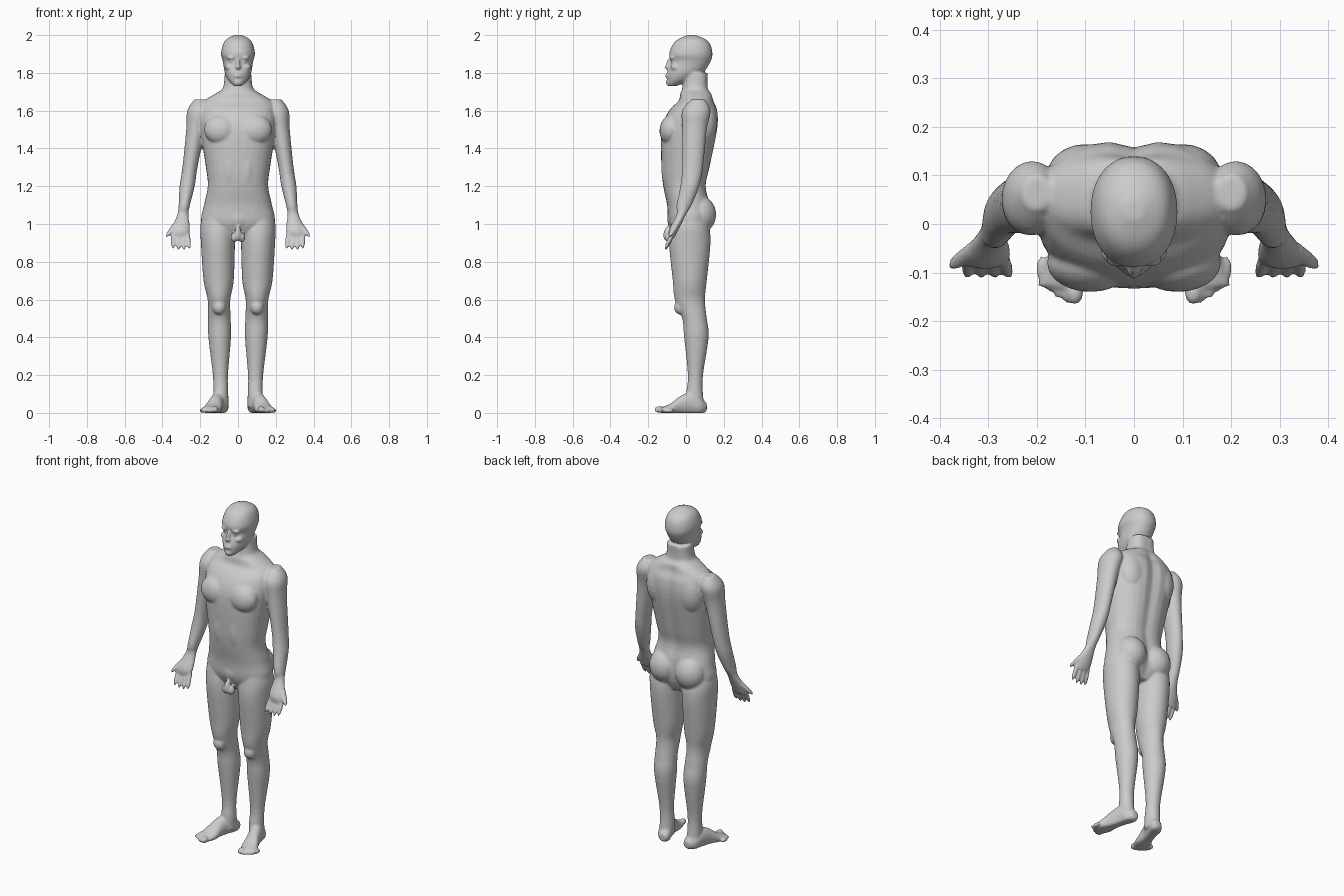
import bpy
import bmesh
import math
from mathutils import Vector, Matrix

default_cube = bpy.data.objects.get("Cube")
if default_cube:
    bpy.data.objects.remove(default_cube, do_unlink=True)

# Single matte grey
skin = bpy.data.materials.new("matte_grey")
skin.use_nodes = True
grey = (0.6, 0.6, 0.6, 1)
skin.diffuse_color = grey
skin.node_tree.nodes["Principled BSDF"].inputs["Base Color"].default_value = grey

body = bmesh.new()


def smooth_rings(rings, steps=4):
    """Add in-between cross-sections along a flowing curve."""
    rows = [Vector(ring) for ring in rings]
    rows = [rows[0]] + rows + [rows[-1]]
    result = []
    for before, start, end, after in zip(rows, rows[1:], rows[2:], rows[3:]):
        tangent_in = (end - before) / 2
        tangent_out = (after - start) / 2
        for step in range(steps):
            t = step / steps
            ease = t * t * (3 - 2 * t)
            bend = tangent_in * t * (1 - t) ** 2 - tangent_out * t * t * (1 - t)
            result.append(start.lerp(end, ease) + bend)
    return result + [rows[-1]]


def power_wave(value, power):
    return math.copysign(abs(value) ** (2 / power), value)


def loft(rings, side=1, x_start=0, x_end=0, along_y=False, power=2, furrow=0, sides=32):
    """Skin rings of (station, half width, low edge, high edge) along a leaning axis."""
    first, last = rings[0][0], rings[-1][0]
    loops = []
    for station, half, low, high in smooth_rings(rings):
        centre = x_start + (x_end - x_start) * (station - first) / (last - first)
        loop = []
        for index in range(sides):
            angle = math.tau * index / sides
            across = half * power_wave(math.cos(angle), power)
            depth = (low + high) / 2 + (high - low) / 2 * power_wave(math.sin(angle), power)
            if math.sin(angle) > 0:
                depth -= furrow * half * math.exp(-(across / 0.035) ** 2)
            x = side * (centre + across)
            point = (x, station, max(depth, 0)) if along_y else (x, depth, station)
            loop.append(body.verts.new(point))
        loops.append(loop)
    for lower, upper in zip(loops, loops[1:]):
        for index in range(sides):
            after = (index + 1) % sides
            body.faces.new((lower[index], lower[after], upper[after], upper[index]))
    body.faces.new(loops[0])
    body.faces.new(loops[-1])


def blob(centre, radii, side=1, tilt=0):
    """Add an ellipsoid mass, tilted about the x axis."""
    x, y, z = centre
    placement = Matrix.Translation((side * x, y, z)) @ Matrix.Rotation(tilt, 4, "X")
    bmesh.ops.create_uvsphere(body, u_segments=20, v_segments=14, radius=1,
                              matrix=placement @ Matrix.Diagonal((*radii, 1)))


def digit(base, tip, radius, side):
    """Add a rounded finger between two points."""
    x, y, z = base
    tip_x, tip_y, tip_z = tip
    rings = []
    for index in range(7):
        t = index / 6
        width = radius * math.sqrt(1.05 - t ** 4)
        middle = y + (tip_y - y) * t
        rings.append((z + (tip_z - z) * t, width, middle - width, middle + width))
    loft(rings, side, x, tip_x, sides=12)


def add_torso_and_neck():
    loft([(.92, .08, -.05, .09), (1, .19, -.09, .13), (1.1, .18, -.1, .13),
          (1.2, .16, -.12, .11), (1.3, .17, -.13, .13), (1.5, .2, -.13, .17),
          (1.6, .2, -.09, .17), (1.65, .18, -.04, .15), (1.69, .12, -.03, .14),
          (1.72, .08, -.02, .12), (1.8, .07, -.01, .12)], power=2.3, furrow=.08)
    # Pubic mass
    blob((0, -.06, 1.03), (.07, .04, .06))
    blob((0, -.1, .95), (.016, .02, .04), tilt=-.2)


def add_head():
    loft([(1.73, .02, -.1, -.05), (1.76, .05, -.1, .02), (1.8, .07, -.1, .09),
          (1.86, .08, -.08, .13), (1.9, .09, -.09, .14), (1.95, .08, -.07, .13),
          (1.98, .06, -.04, .1), (2, .02, .01, .05)], power=2.15)
    # Nose, lips and chin
    blob((0, -.09, 1.83), (.015, .024, .014))
    blob((0, -.09, 1.85), (.01, .016, .03), tilt=-.3)
    for lip_height in (1.78, 1.79):
        blob((0, -.1, lip_height), (.022, .01, .006))
    blob((0, -.09, 1.75), (.022, .018, .015))


def add_face_and_muscles(side):
    # Brow, eye and cheek
    blob((.034, -.07, 1.88), (.026, .02, .009), side)
    blob((.032, -.067, 1.86), (.016, .015, .009), side)
    blob((.045, -.055, 1.83), (.024, .027, .018), side)
    # Chest, abdomen, shoulder blade and buttock
    blob((.09, -.08, 1.5), (.09, .06, .08), side, tilt=-.15)
    blob((.045, -.085, 1.3), (.045, .046, .13), side)
    blob((.1, .1, 1.54), (.08, .065, .12), side)
    blob((.085, .07, 1.05), (.09, .09, .1), side)
    blob((.018, -.09, .93), (.02, .02, .027), side)


def add_leg(side):
    loft([(1.1, .06, -.06, .09), (1, .09, -.08, .12), (.9, .09, -.09, .13),
          (.7, .08, -.07, .11), (.6, .06, -.06, .1), (.5, .06, -.02, .11),
          (.4, .06, -.01, .12), (.2, .04, .01, .09), (.1, .04, 0, .09),
          (.03, .04, 0, .1)], side, x_start=.11, x_end=.09)
    # Kneecap
    blob((.1, -.03, .56), (.035, .033, .04), side)
    # Foot
    loft([(.11, .02, .01, .05), (.08, .04, -.01, .08), (.03, .04, -.01, .11),
          (-.03, .04, -.01, .09), (-.08, .05, -.01, .05), (-.13, .05, 0, .03)],
         side, x_start=.08, x_end=.15, along_y=True)
    # Toes, each shorter than its inner neighbour
    for toe in range(5):
        radius = .012 if toe else .018
        blob((.122 + .017 * toe, -.14 + .003 * toe ** 2, radius),
             (radius, .027, radius), side)


def add_arm(side):
    loft([(1.66, .03, .03, .1), (1.6, .06, -.02, .13), (1.5, .05, -.02, .11),
          (1.3, .04, -.02, .09), (1.2, .04, -.03, .07), (1.1, .03, -.05, .03),
          (1.05, .03, -.05, 0), (.97, .05, -.09, -.04), (.93, .04, -.09, -.06)],
         side, x_start=.2, x_end=.31)
    # Fingers fan out from the palm
    for finger in range(4):
        spread = finger - 1.5
        digit((.305 + .025 * spread, -.07, .95),
              (.3 + .029 * spread, -.11, .855 + .008 * abs(spread)), .0125, side)
    # Thumb
    digit((.33, -.05, 1), (.38, -.09, .93), .016, side)


add_torso_and_neck()
add_head()
for side in (1, -1):
    add_face_and_muscles(side)
    add_leg(side)
    add_arm(side)

bmesh.ops.recalc_face_normals(body, faces=body.faces)
masses = bpy.data.meshes.new("human_figure")
body.to_mesh(masses)
body.free()
figure = bpy.data.objects.new("human_figure", masses)
bpy.context.collection.objects.link(figure)

# Fuse the masses into one skin and soften the joins
fuse = figure.modifiers.new("fuse", "REMESH")
fuse.mode = "VOXEL"
fuse.voxel_size = 0.006
soften = figure.modifiers.new("soften", "SMOOTH")
soften.factor = 0.5
soften.iterations = 6

bpy.context.view_layer.update()
graph = bpy.context.evaluated_depsgraph_get()
skin_mesh = bpy.data.meshes.new_from_object(figure.evaluated_get(graph))
figure.modifiers.clear()
figure.data = skin_mesh
skin_mesh.materials.clear()
skin_mesh.materials.append(skin)
for polygon in skin_mesh.polygons:
    polygon.use_smooth = True
